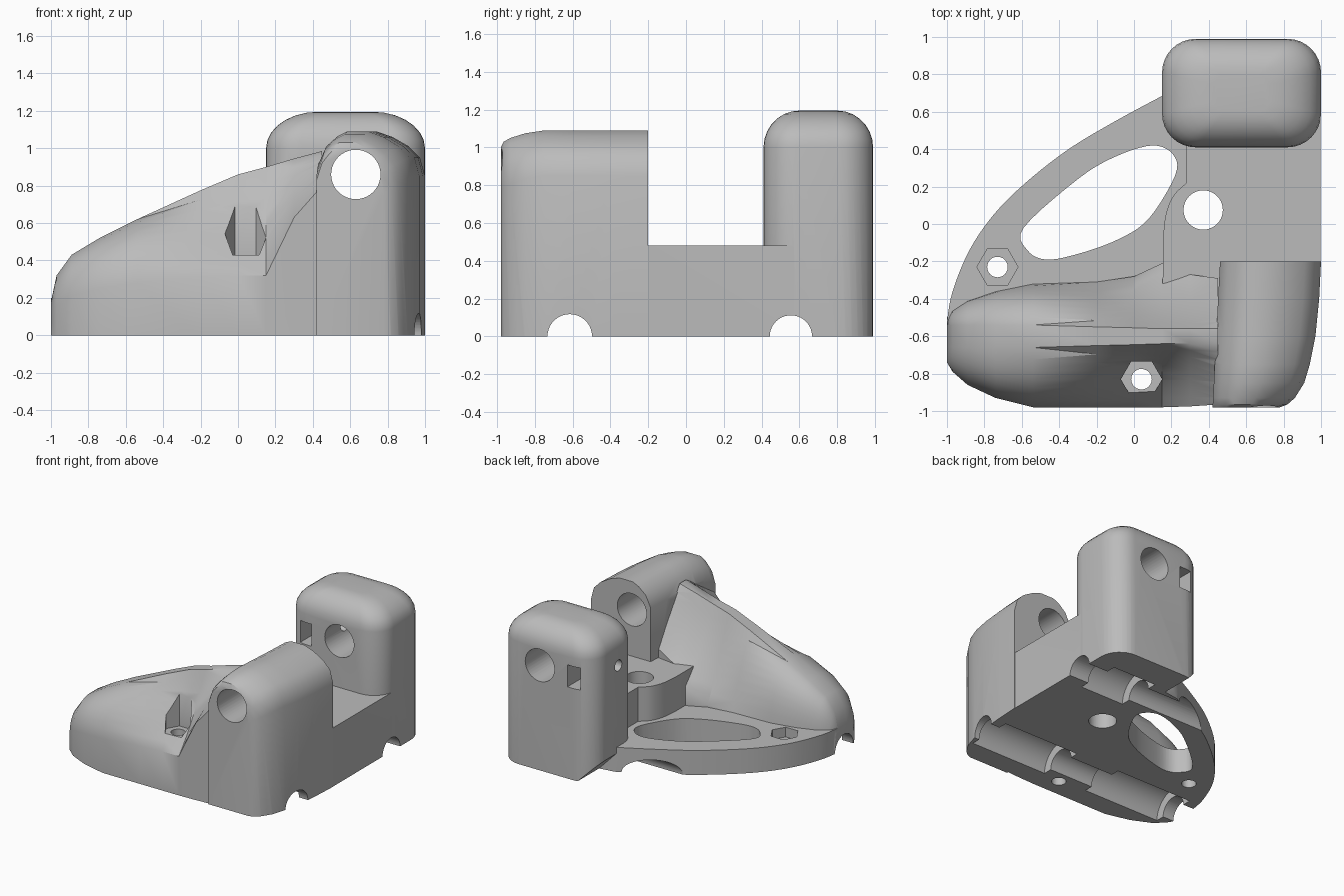
import bpy, bmesh, math
from mathutils import Vector

cube = bpy.data.objects.get("Cube")
if cube:
    bpy.data.objects.remove(cube, do_unlink=True)

grey = bpy.data.materials.new("plain_grey")
grey.use_nodes = True
grey.diffuse_color = (0.5, 0.5, 0.5, 1)
grey.node_tree.nodes["Principled BSDF"].inputs["Base Color"].default_value = (0.5, 0.5, 0.5, 1)


def loft(name, rings):
    """Skin a row of closed rings with equal point counts and cap both ends."""
    bm = bmesh.new()
    loops = [[bm.verts.new(p) for p in ring] for ring in rings]
    n = len(loops[0])
    for a, b in zip(loops, loops[1:]):
        for i in range(n):
            j = (i + 1) % n
            bm.faces.new((a[i], a[j], b[j], b[i]))
    bm.faces.new(loops[0])
    bm.faces.new(loops[-1])
    bmesh.ops.recalc_face_normals(bm, faces=bm.faces)
    bmesh.ops.triangulate(bm, faces=[f for f in bm.faces if len(f.verts) == 4])
    mesh = bpy.data.meshes.new(name)
    bm.to_mesh(mesh)
    bm.free()
    mesh.materials.append(grey)
    obj = bpy.data.objects.new(name, mesh)
    bpy.context.collection.objects.link(obj)
    return obj


def prism(name, outline, z0, z1):
    return loft(name, [[(x, y, z) for x, y in outline] for z in (z0, z1)])


def rod(name, axis, centre, radius, start, end, sides=40):
    """Cylinder along x, y or z; centre holds the two other coordinates in order."""
    rings = []
    for s in (start, end):
        ring = []
        for i in range(sides):
            a = math.tau * i / sides
            p = [centre[0] + radius * math.cos(a), centre[1] + radius * math.sin(a)]
            p.insert("xyz".index(axis), s)
            ring.append(p)
        rings.append(ring)
    return loft(name, rings)


def box(name, lo, hi):
    return prism(name, [(lo[0], lo[1]), (hi[0], lo[1]), (hi[0], hi[1]), (lo[0], hi[1])], lo[2], hi[2])


def combine(obj, other, operation):
    mod = obj.modifiers.new(operation.lower(), "BOOLEAN")
    mod.operation, mod.solver, mod.object = operation, "EXACT", other
    other.hide_render = True
    bpy.context.view_layer.objects.active = obj
    bpy.ops.object.modifier_apply(modifier=mod.name)
    bpy.data.objects.remove(other, do_unlink=True)


def smooth(points, closed, steps=5):
    """Run a flowing curve through a few points."""
    pts = [Vector(p) for p in points]
    n, out = len(pts), []
    at = (lambda i: pts[i % n]) if closed else (lambda i: pts[max(0, min(n - 1, i))])
    for i in range(n if closed else n - 1):
        a, b, c, d = (at(i + k) for k in (-1, 0, 1, 2))
        for s in range(steps):
            t = s / steps
            out.append(0.5 * (2 * b + (c - a) * t + (2 * a - 5 * b + 4 * c - d) * t * t
                              + (3 * b - a - 3 * c + d) * t ** 3))
    return out if closed else out + [pts[-1]]


# Thin curved plate
edge = smooth([(-1, -.52), (-.97, -.36), (-.88, -.14), (-.75, .05), (-.58, .22),
               (-.35, .4), (-.1, .55), (.16, .69)], False)
plate = prism("plate", [tuple(p) for p in edge] + [(.35, .72), (.35, -.55), (-.98, -.6)], -.05, .2)

# Middle block with a scooped corner
corner = smooth([(.28, .22), (.21, .15), (.17, .05), (.155, -.08)], False)
block = prism("block", [(.153, -.4), (.9, -.4), (.998, -.2), (.998, .7), (.28, .7)]
              + [tuple(p) for p in corner], -.06, .48)


# Rear tower: rounded rectangle rings closing into a domed top
def rounded(dx, dy, r, z):
    ring = []
    corners = [(1 - dx - r, .99 - dy - r), (.15 + dx + r, .99 - dy - r),
               (.15 + dx + r, .41 + dy + r), (1 - dx - r, .41 + dy + r)]
    for q, (cx, cy) in enumerate(corners):
        for k in range(9):
            a = (q + k / 8) * math.pi / 2
            ring.append((cx + r * math.cos(a), cy + r * math.sin(a), z))
    return ring


rings = [rounded(0, 0, .18, -.07)]
for k in range(8):
    a = k / 7 * math.pi / 2
    f = 1 - math.cos(a)
    rings.append(rounded(.28 * f, .19 * f, .18 - .12 * f, 1 + .195 * math.sin(a)))
rear_tower = loft("rear_tower", rings)
wedge = loft("wedge", [[(.05, y, -.2), (.43, y, -.2), (.29, y, 0), (.14, y, .16), (.05, y, .16)]
                       for y in (.3, 1.1)])
combine(rear_tower, wedge, "DIFFERENCE")

# Front tower: arched profile drawn along y with a curved outer wall
rings = []
for y, right, top in [(-.98, .78, 1.0), (-.965, .82, 1.03), (-.93, .86, 1.05), (-.85, .91, 1.075),
                      (-.75, .94, 1.09), (-.6, .97, 1.09), (-.4, .99, 1.09), (-.2, 1, 1.09)]:
    left = .42 + .04 * (y + .98) / .78
    w = right - left
    prof = [(0, -.08), (0, top - .17), (.08, top - .08), (.2, top - .025), (.3, top), (.52, top),
            (.68, top - .03), (.84, top - .08), (.95, top - .14), (1, top - .24), (1, -.08)]
    rings.append([(left + f * w, y, z) for f, z in prof])
front_tower = loft("front_tower", rings)

# Fairing: cross-sections from the low nose up to the front tower
# x, front y, back y, front wall z, back wall z, ridge z, bulge, ridge half width
stations = [(-1, -.74, -.5, .1, .1, .18, .8, .06),
            (-.97, -.79, -.46, .16, .14, .32, .8, .06),
            (-.89, -.86, -.41, .21, .16, .43, .8, .06),
            (-.74, -.93, -.36, .25, .18, .52, .8, .06),
            (-.54, -.98, -.32, .28, .19, .62, .7, .06),
            (-.2, -.98, -.31, .31, .2, .775, .15, .05),
            (0, -.98, -.28, .32, .22, .86, -.1, .045),
            (.15, -.98, -.21, .32, .35, .9, -.2, .04),
            (.3, -.975, -.27, .63, .48, .945, -.2, .04),
            (.45, -.965, -.29, .8, .55, .985, 0, .04)]


def flank(y0, z0, y1, z1, bulge):
    """Curve from the wall top to the ridge; bulge above zero swells outward."""
    cy = (y0 + y1) / 2 + bulge * (y0 - y1) / 2
    cz = (z0 + z1) / 2 + bulge * (z1 - z0) / 2
    pts = []
    for k in range(9):
        t = k / 8
        pts.append(((1 - t) ** 2 * y0 + 2 * t * (1 - t) * cy + t * t * y1,
                    (1 - t) ** 2 * z0 + 2 * t * (1 - t) * cz + t * t * z1))
    return pts


rings = []
for x, yf, yb, zf, zb, zr, bulge, w in stations:
    front = flank(yf, zf, -.6 - w, zr, bulge)
    back = flank(yb, zb, -.6 + w, zr, bulge)
    rings.append([(x, y, z) for y, z in [(yf, -.09)] + front + back[::-1] + [(yb, -.09)]])
fairing = loft("fairing", rings)

# One solid body
body = plate
body.name = "bracket_body"
for part in (block, rear_tower, front_tower, fairing):
    combine(body, part, "UNION")

# Slot through the plate
oval = smooth([(-.59, -.02), (-.3, .24), (-.1, .36), (.1, .42), (.21, .37), (.22, .26),
               (.08, .03), (-.08, -.08), (-.3, -.16), (-.47, -.19), (-.57, -.14)], True)

cutters = [
    box("underside", (-2, -2, -1), (2, 2, 0)),
    prism("oval", [tuple(p) for p in oval], -.3, .3),
    rod("block_hole", "z", (.37, .075), .105, -.3, .7),
    # rod sockets and clamp in the towers
    rod("rod_hole", "y", (.63, .86), .132, -1.2, 1.2),
    box("nut_slot", (.27, .2, .75), (.38, 1.2, .93)),
    rod("clamp_hole", "x", (.66, .86), .045, 0, .63, 24),
    # rod channels and bearing pockets beneath
    rod("front_channel", "x", (-.615, 0), .118, -1.2, 1.2),
    rod("back_channel", "x", (.555, 0), .112, -1.2, 1.2),
    rod("pocket_a", "x", (-.615, 0), .19, .2, .9),
    rod("pocket_b", "x", (-.615, 0), .19, -.9, -.2),
    rod("pocket_c", "x", (.555, 0), .19, .42, .82),
]
# Hexagonal nut seats with bolt holes
for x, y, floor in ((-.73, -.23, .12), (.04, -.83, .43)):
    cutters.append(rod("nut_seat", "z", (x, y), .11, floor, 1.2, 6))
    cutters.append(rod("bolt_hole", "z", (x, y), .055, -.3, 1.2, 24))
for cutter in cutters:
    combine(body, cutter, "DIFFERENCE")

bpy.ops.object.select_all(action="DESELECT")
body.select_set(True)
bpy.context.view_layer.objects.active = body
bpy.ops.object.shade_smooth_by_angle(angle=math.radians(30))
